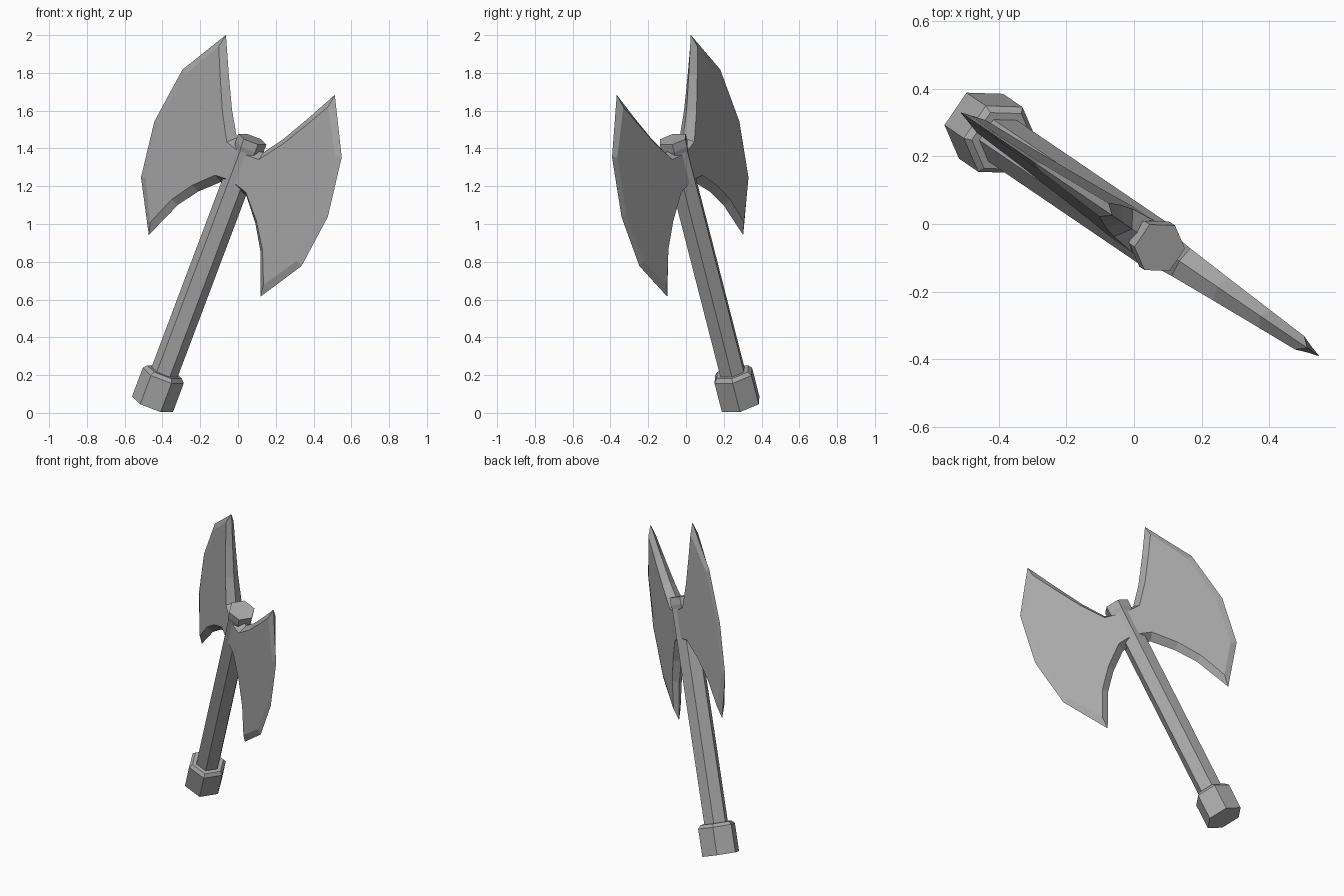
import bpy, bmesh, math
from mathutils import Matrix, Vector

if "Cube" in bpy.data.objects:
    bpy.data.objects.remove(bpy.data.objects["Cube"])

# Local frame: Z along the shaft, X across the blades, origin at the head centre
FRAME = (Matrix.Translation((0.023, -0.034, 1.308))
         @ Matrix.Rotation(math.radians(-34.2), 4, 'Z')
         @ Matrix.Rotation(math.radians(24.5), 4, 'Y'))

steel = bpy.data.materials.new("dark_grey")
steel.diffuse_color = (0.4, 0.4, 0.4, 1)
steel.use_nodes = True
steel.node_tree.nodes["Principled BSDF"].inputs["Base Color"].default_value = steel.diffuse_color


def add_object(name, bm):
    bmesh.ops.recalc_face_normals(bm, faces=bm.faces)
    mesh = bpy.data.meshes.new(name)
    bm.to_mesh(mesh)
    bm.free()
    mesh.materials.append(steel)
    ob = bpy.data.objects.new(name, mesh)
    ob.matrix_world = FRAME
    bpy.context.collection.objects.link(ob)
    return ob


def hexagon_part(name, profile):
    """Six-sided solid, flats facing the blades, from (radius, height) pairs."""
    bm = bmesh.new()
    angles = [math.radians(30 + 60 * i) for i in range(6)]
    rings = [[bm.verts.new((r * math.cos(a), r * math.sin(a), z)) for a in angles]
             for r, z in profile]
    for lo, hi in zip(rings, rings[1:]):
        for i in range(6):
            j = (i + 1) % 6
            bm.faces.new((lo[i], lo[j], hi[j], hi[i]))
    bm.faces.new(rings[0])
    bm.faces.new(rings[-1])
    return add_object(name, bm)


# Handle pieces
hexagon_part("shaft", [(0.074, -1.25), (0.074, 0.12)])
hexagon_part("shaft_cap", [(0.07, 0.07), (0.08, 0.11), (0.08, 0.155)])
hexagon_part("pommel", [(0.116, -1.387), (0.116, -1.22), (0.098, -1.20)])

# Blade: sharp outline on the mid plane, bevelled up to two tapering flat sides
outline = [(0, 0.10), (0.093, 0.12), (0.183, 0.242), (0.28, 0.405), (0.383, 0.587),
           (0.56, 0.305), (0.61, -0.02), (0.565, -0.325), (0.393, -0.582),
           (0.29, -0.36), (0.20, -0.24), (0.09, -0.135), (0, -0.11)]
pts = [Vector(p) for p in outline]
n = len(pts)


def inset(i, d=0.035):
    """Mitred inward offset of an outline point (outline runs clockwise)."""
    e1 = (pts[i] - pts[i - 1]).normalized()
    e2 = (pts[(i + 1) % n] - pts[i]).normalized()
    n1, n2 = Vector((e1.y, -e1.x)), Vector((e2.y, -e2.x))
    m = (n1 + n2).normalized()
    p = pts[i] + m * min(d / max(m.dot(n1), 0.2), d * 2.2)
    if i in (0, n - 1):
        p.x = 0
    return p


bm = bmesh.new()
rim = [bm.verts.new((p.x, 0, p.y)) for p in pts]
for side in (-1, 1):
    flat = []
    for i in range(n):
        p = inset(i)
        flat.append(bm.verts.new((p.x, side * 0.06 * (1 - p.x / 0.64), p.y)))
    bm.faces.new(flat)
    for i in range(n - 1):
        bm.faces.new((rim[i], rim[i + 1], flat[i + 1], flat[i]))
blades = add_object("axe_blades", bm)
mirror = blades.modifiers.new("both_sides", 'MIRROR')
mirror.use_axis = (True, False, False)
mirror.merge_threshold = 0.0005
